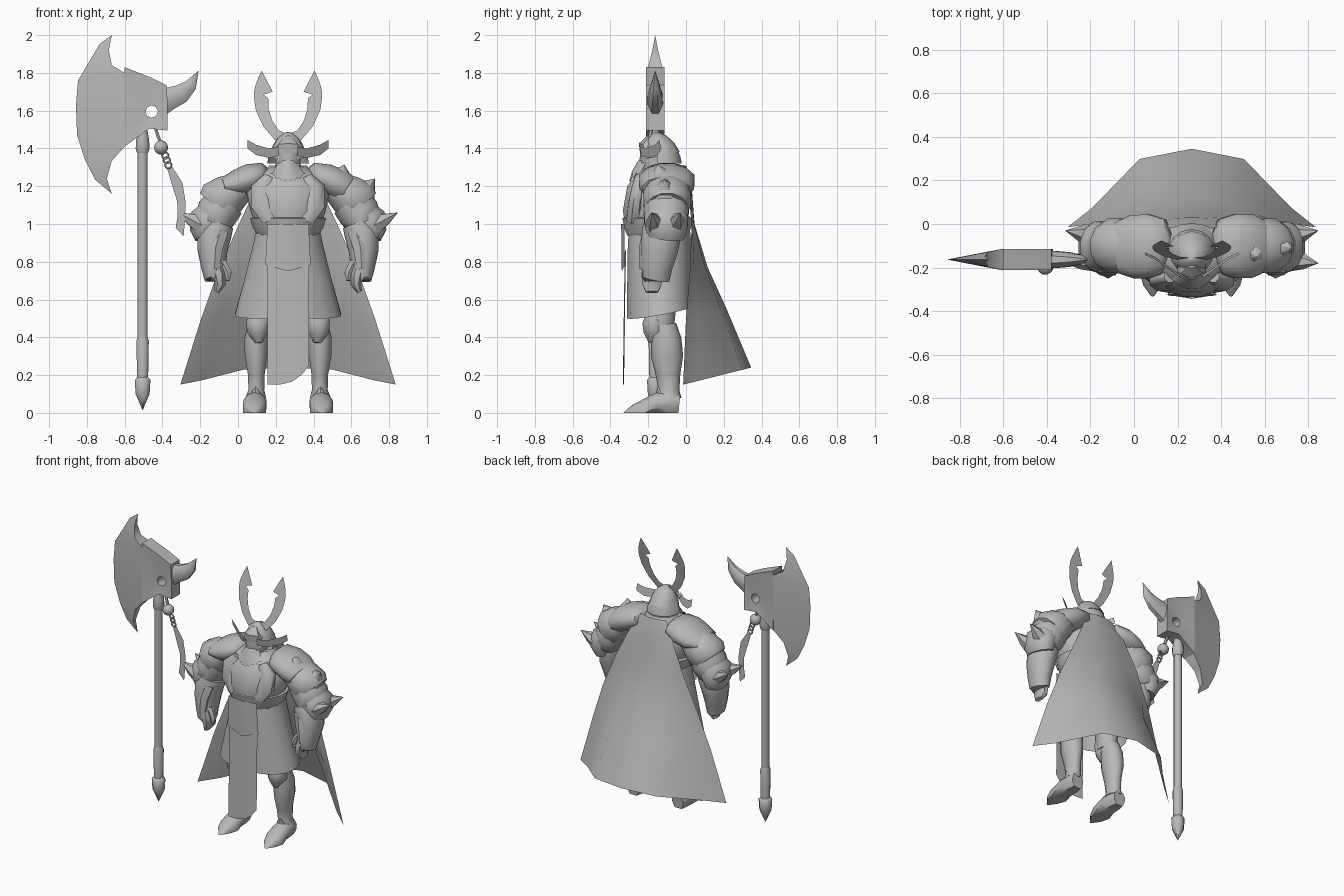
import bpy, bmesh, math
from mathutils import Vector

C = 0.265            # centre line of the figure
AX, AY = -0.505, -0.165   # axe shaft position
grey = bpy.data.materials.new("steel_grey")
grey.diffuse_color = (0.48, 0.48, 0.48, 1)


def make(name, verts, faces):
    bm = bmesh.new()
    vs = [bm.verts.new(v) for v in verts]
    for f in faces:
        bm.faces.new([vs[i] for i in f])
    bmesh.ops.remove_doubles(bm, verts=bm.verts, dist=0.0008)
    bmesh.ops.recalc_face_normals(bm, faces=bm.faces)
    me = bpy.data.meshes.new(name)
    bm.to_mesh(me)
    bm.free()
    ob = bpy.data.objects.new(name, me)
    me.materials.append(grey)
    bpy.context.collection.objects.link(ob)
    return ob


def tube(name, pts, n=12, up=(0, 1, 0), caps=(True, True)):
    """Loft ellipses (x, y, z, ra, rb) along a path; rb lies along up."""
    P = [Vector(p[:3]) for p in pts]
    up = Vector(up)
    verts, faces = [], []
    for i, p in enumerate(pts):
        t = (P[min(i + 1, len(P) - 1)] - P[max(i - 1, 0)]).normalized()
        u = up.cross(t).normalized()
        v = t.cross(u)
        for k in range(n):
            a = 2 * math.pi * (k + 0.5) / n
            verts.append(P[i] + u * p[3] * math.cos(a) + v * p[4] * math.sin(a))
    for i in range(len(P) - 1):
        for k in range(n):
            m = (k + 1) % n
            faces.append((i * n + k, i * n + m, i * n + n + m, i * n + n + k))
    if caps[0]:
        faces.append(tuple(range(n)))
    if caps[1]:
        faces.append(tuple(range(len(verts) - n, len(verts))))
    return make(name, verts, faces)


def grid(name, rows):
    """Open sheet through rows of points."""
    n = len(rows[0])
    faces = [(r * n + c, r * n + c + 1, r * n + n + c + 1, r * n + n + c)
             for r in range(len(rows) - 1) for c in range(n - 1)]
    return make(name, [p for r in rows for p in r], faces)


def body(name, s, pts, **kw):
    """Tube given relative to the figure's centre line, on side s."""
    return tube(name, [(C + s * p[0],) + tuple(p[1:]) for p in pts], **kw)


def spike(name, s, base, tip, r, up=(0, 1, 0)):
    b, t = Vector(base), Vector(tip)
    m = b.lerp(t, 0.45)
    body(name, s, [(*b, r, r), (*m, r * 0.7, r * 0.7), (*t, 0.001, 0.001)], n=6, up=up)


# --- torso, belt and skirt
body("chest", 1, [(0, -.155, 1.0, .175, .17), (0, -.16, 1.06, .20, .178), (0, -.145, 1.17, .225, .172),
                  (0, -.125, 1.25, .17, .13), (0, -.12, 1.30, .10, .08)], n=16)
body("belt", 1, [(0, -.15, .94, .165, .165), (0, -.15, .98, .19, .18), (0, -.15, 1.03, .205, .19),
                 (0, -.15, 1.04, .17, .17)], n=16)
skirt = body("skirt", 1, [(0, -.14, 1.0, .165, .16), (0, -.14, .9, .185, .17), (0, -.138, .72, .23, .175),
                          (0, -.135, .525, .285, .18)], n=20, caps=(True, False))
for v in skirt.data.vertices:      # hem rises at the back and dips at the sides
    if v.co.z < .6:
        v.co.z += (v.co.y + .135) * .17 - abs(v.co.x - C) * .06 + .01
grid("apron", [[(C + dx * w, y + abs(dx) * .15, z + abs(dx) * .3 * k) for dx in (-.115, -.06, 0, .06, .115)]
               for z, w, y, k in ((1.0, .95, -.343, 0), (.87, 1, -.342, 0), (.75, 1.05, -.34, 1))])
grid("tabard", [[(C + dx, y + abs(dx) * .07, z + drop * d) for dx, d in ((-.11, -.02), (-.04, -.02), (.02, -.005), (.07, .03), (.11, .08))]
                for z, y, drop in ((.86, -.325, 0), (.6, -.33, 0), (.4, -.332, 0), (.17, -.336, 1))])

# --- cape: shoulder line flares out to a curved hem
rows = []
for z, hw, ye, yc, cup in ((1.31, .10, -.02, .0, 0), (1.2, .165, .01, .03, 0), (1.0, .26, .03, .045, 0),
                           (.75, .37, .02, .115, .02), (.5, .46, .0, .215, .05), (.15, .57, -.015, .345, .09)):
    row = []
    for f, k in ((-1, 0), (-.8, .25), (-.42, .87), (0, 1), (.42, .87), (.8, .25), (1, 0)):
        row.append((C + hw * f, ye + (yc - ye) * k, z + cup * k))
    rows.append(row)
grid("cape", rows)

# --- head
body("face", 1, [(0, -.15, 1.26, .065, .07), (0, -.17, 1.33, .07, .08), (0, -.165, 1.41, .07, .07)], n=10)
body("helmet", 1, [(0, -.135, 1.36, .10, .105), (0, -.145, 1.41, .085, .085), (0, -.158, 1.455, .058, .055),
                   (0, -.165, 1.485, .012, .012)], n=10)
body("visor", 1, [(0, -.195, 1.385, .075, .05), (0, -.205, 1.42, .06, .045), (0, -.185, 1.46, .02, .02)], n=6)
nape = [[(C + r * math.sin(a), -.135 + r * math.cos(a), z) for a in [math.radians(d) for d in range(-100, 101, 25)]]
        for z, r in ((1.40, .085), (1.36, .105), (1.32, .112))]
grid("neck_guard", nape)
beard = [[], [], []]
for i in range(13):
    f = i / 6 - 1
    y = -.275 + .05 * f * f
    beard[0].append((C + .05 * f, y + .02, 1.335))
    beard[1].append((C + .075 * f, y - .01, 1.28))
    beard[2].append((C + .095 * f, y - .025, 1.215 + .05 * f * f + (.018 if i % 2 else 0)))
grid("beard", beard)
tube("collar", [(C, -.12, 1.22, .15, .13), (C, -.115, 1.28, .125, .10), (C, -.115, 1.31, .10, .085)], n=14)

HORN = [((-.015, 1.44), (-.015, 1.47)), ((.07, 1.445), (.05, 1.495)), ((.13, 1.515), (.085, 1.55)),
        ((.17, 1.60), (.103, 1.61)), ((.18, 1.665), (.105, 1.665)), ((.18, 1.70), (.13, 1.685)),
        ((.172, 1.735), (.082, 1.70)), ((.155, 1.78), (.115, 1.765)), ((.14, 1.812), (.139, 1.81))]

for s, side in ((-1, "left"), (1, "right")):
    # helmet crest and side flaps
    grid(side + "_horn", [[(C + s * x, -.165 + (z - 1.44) * .24, z) for x, z in pair] for pair in HORN])
    grid(side + "_helmet_flap", [[(C + s * x, y, z0), (C + s * x, y - .012, z1)] for x, y, z0, z1 in
         ((.05, -.235, 1.36, 1.41), (.10, -.20, 1.35, 1.40), (.17, -.15, 1.365, 1.42), (.215, -.13, 1.40, 1.445))])
    # shoulder pad: the left one runs longer to a flared lip
    lip = [(.27, -.102, 1.205, .088, .15), (.315, -.105, 1.18, .08, .13)] if s > 0 else \
          [(.27, -.105, 1.215, .075, .15), (.345, -.11, 1.20, .045, .12)]
    body(side + "_shoulder_pad", s, [(.10, -.11, 1.26, .03, .06), (.13, -.105, 1.262, .065, .13),
         (.20, -.102, 1.24, .082, .152)] + lip)
    # plated upper arm
    body(side + "_arm_plate_upper", s, [(.24, -.105, 1.20, .08, .11), (.31, -.10, 1.158, .112, .128),
         (.365, -.10, 1.115, .128, .13), (.388, -.10, 1.09, .11, .11)])
    body(side + "_arm_plate_lower", s, [(.33, -.105, 1.12, .11, .115), (.375, -.105, 1.06, .115, .123),
         (.405, -.11, 1.0, .10, .118), (.41, -.115, .98, .08, .09)])
    body(side + "_chest_flap", s, [(.10, -.24, 1.25, .03, .03), (.13, -.25, 1.19, .07, .04),
         (.13, -.265, 1.1, .07, .045), (.09, -.27, 1.02, .05, .05)], n=8)
    # pad spikes, larger on the right shoulder
    if s > 0:
        spike("pad_spike_inner", s, (.27, -.12, 1.20), (.297, -.15, 1.315), .095)
        spike("pad_spike_outer", s, (.37, -.11, 1.13), (.46, -.115, 1.24), .10)
    else:
        spike("arm_edge_point", s, (.35, -.11, 1.12), (.44, -.115, 1.19), .09)
    # elbow guard with two spikes
    body(side + "_elbow_guard", s, [(.395, -.105, 1.045, .09, .11), (.425, -.105, 1.02, .10, .12),
         (.435, -.105, .97, .088, .115), (.425, -.11, .93, .07, .1)])
    for y, yt in ((-.165, -.18), (-.055, -.03)):
        spike(side + "_elbow_spike", s, (.46, y, .995), (.58, yt, 1.06), .052)
    # gauntlet and hand
    body(side + "_gauntlet", s, [(.375, -.125, 1.0, .09, .1), (.39, -.13, .95, .095, .108), (.40, -.14, .86, .082, .1),
         (.395, -.155, .77, .066, .085), (.39, -.16, .71, .054, .075), (.385, -.165, .72, .04, .06)])
    body(side + "_gauntlet_trim", s, [(.36, -.19, .96, .05, .04), (.385, -.21, .87, .045, .04),
         (.39, -.215, .76, .03, .03)], n=6)
    body(side + "_hand", s, [(.385, -.175, .79, .04, .055), (.365, -.18, .73, .042, .06),
         (.36, -.18, .68, .032, .055), (.378, -.18, .64, .015, .035)], n=8)
    body(side + "_thumb", s, [(.35, -.19, .80, .025, .025), (.318, -.2, .74, .022, .022),
         (.318, -.205, .70, .01, .01)], n=6)
    # leg, knee guard, greave and boot
    body(side + "_thigh", s, [(.13, -.13, .75, .085, .09), (.15, -.135, .58, .075, .085), (.155, -.14, .44, .06, .075)], n=10)
    body(side + "_knee_guard", s, [(.155, -.175, .525, .06, .04), (.16, -.175, .48, .066, .06),
         (.16, -.165, .43, .062, .065), (.155, -.17, .37, .02, .03)], n=8)
    body(side + "_greave", s, [(.16, -.12, .46, .058, .07), (.168, -.105, .39, .066, .08), (.17, -.1, .30, .062, .085),
         (.168, -.095, .2, .046, .065), (.168, -.09, .12, .044, .055), (.17, -.09, .08, .058, .065)], n=10)
    boot = body(side + "_boot", s, [(.175, -.035, .05, .045, .05), (.175, -.08, .055, .058, .062), (.175, -.15, .052, .064, .056),
         (.178, -.22, .034, .064, .038), (.18, -.28, .02, .045, .022), (.18, -.33, .006, .008, .007)], n=10, up=(0, 0, 1))
    for v in boot.data.vertices:   # flat sole
        if v.co.z < .026:
            v.co.z = 0
    spike(side + "_ankle_point", s, (.17, -.12, .07), (.172, -.15, .14), .045)

# --- axe shaft, grip and pommel
tube("axe_shaft", [(AX, AY, .38, .027, .027), (AX, AY, 1.40, .027, .027)])
tube("axe_grip", [(AX, AY, .17, .03, .03), (AX, AY, .38, .034, .034), (AX, AY, .405, .027, .027)])
tube("axe_pommel", [(AX, AY, .015, .001, .001), (AX, AY, .10, .04, .04), (AX, AY, .175, .045, .045), (AX, AY, .19, .03, .03)], n=8)
tube("axe_collar", [(AX, AY, 1.375, .03, .03), (AX, AY, 1.40, .038, .038), (AX, AY, 1.44, .036, .036), (AX, AY, 1.50, .026, .026)])

# --- axe head: sharp crescent, pierced block and back hook
YB = -.163
EDGE = [(-.668, 1.16), (-.757, 1.235), (-.81, 1.34), (-.852, 1.47), (-.858, 1.63), (-.847, 1.76), (-.784, 1.865),
        (-.731, 1.955), (-.668, 2.0)]
BACK = [(-.668, 1.16, 0), (-.695, 1.24, .015), (-.668, 1.335, .028), (-.60, 1.41, .044), (-.60, 1.60, .05),
        (-.60, 1.80, .05), (-.668, 1.84, .035), (-.684, 1.92, .015), (-.668, 2.0, 0)]
grid("axe_blade", [[(bx, YB - t, bz), (ex, YB, ez), (bx, YB + t, bz), (bx, YB - t, bz)]
                   for (ex, ez), (bx, bz, t) in zip(EDGE, BACK)])
OUT = [(-.372, 1.62), (-.378, 1.735), (-.46, 1.775), (-.60, 1.83), (-.60, 1.6), (-.60, 1.41), (-.47, 1.505), (-.372, 1.495)]
rows = []
for i in range(9):
    x, z = OUT[i % 8]
    a = math.pi / 4 * i
    hx, hz = -.457 + .033 * math.cos(a), 1.595 + .033 * math.sin(a)
    rows.append([(hx, YB - .04, hz), (x, YB - .049, z), (x, YB + .049, z), (hx, YB + .04, hz), (hx, YB - .04, hz)])
grid("axe_block", rows)
tube("axe_hook", [(-.40, YB, 1.655, .085, .045), (-.36, YB, 1.665, .065, .042), (-.30, YB, 1.69, .055, .036),
                  (-.25, YB, 1.735, .036, .024), (-.21, YB, 1.81, .001, .001)], n=8)

# --- hanging charm: cord, bead, rings and ribbon
tube("charm_cord", [(-.44, -.18, 1.52, .01, .01), (-.425, -.19, 1.47, .01, .01), (-.41, -.195, 1.43, .01, .01)], n=6)
tube("charm_bead", [(-.407, -.195, 1.405 + .038 * math.cos(a), max(.0003, .038 * math.sin(a)), max(.0003, .038 * math.sin(a)))
                    for a in [math.pi * i / 8 for i in range(9)]])
for x, z in ((-.385, 1.362), (-.377, 1.338), (-.369, 1.312)):
    bpy.ops.mesh.primitive_torus_add(location=(x, -.19, z), rotation=(math.pi / 2, 0, 0), major_segments=10,
                                     minor_segments=5, major_radius=.016, minor_radius=.006)
    bpy.context.object.name = "charm_ring"
    bpy.context.object.data.materials.append(grey)
grid("charm_ribbon", [[(x0, -.19, z0), (x1, -.19, z1)] for x0, z0, x1, z1 in
     ((-.375, 1.295, -.35, 1.305), (-.35, 1.21, -.295, 1.22), (-.322, 1.12, -.278, 1.12),
      (-.32, 1.04, -.28, 1.03), (-.33, .98, -.288, .935))])

# --- smooth shading with sharp edges kept
for ob in bpy.data.objects:
    ob.select_set(True)
bpy.context.view_layer.objects.active = bpy.data.objects["chest"]
bpy.ops.object.shade_smooth_by_angle(angle=math.radians(50))
